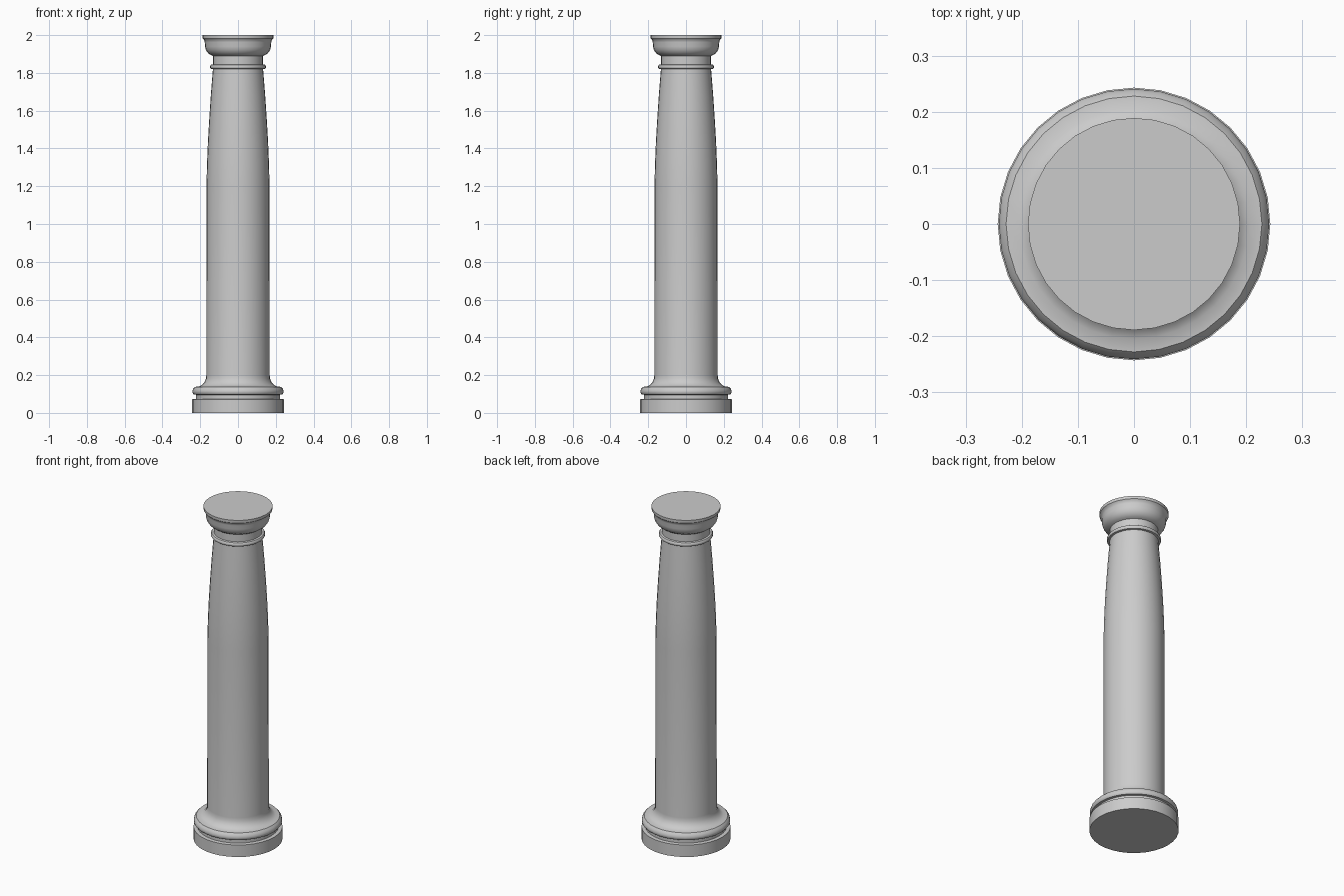
import bpy, bmesh, math

if "Cube" in bpy.data.objects:
    bpy.data.objects.remove(bpy.data.objects["Cube"])

SIDES = 32

def lathe(name, profile):
    """Closed solid of revolution from (radius, height) points, bottom to top."""
    bm = bmesh.new()
    rings = [[bm.verts.new((r * math.cos(2 * math.pi * i / SIDES),
                            r * math.sin(2 * math.pi * i / SIDES), z))
              for i in range(SIDES)] for r, z in profile]
    for low, high in zip(rings, rings[1:]):
        for i in range(SIDES):
            j = (i + 1) % SIDES
            bm.faces.new((low[i], low[j], high[j], high[i]))
    bm.faces.new(rings[0][::-1])
    bm.faces.new(rings[-1])
    mesh = bpy.data.meshes.new(name)
    bm.to_mesh(mesh)
    bm.free()
    obj = bpy.data.objects.new(name, mesh)
    bpy.context.collection.objects.link(obj)
    bpy.ops.object.select_all(action='DESELECT')
    obj.select_set(True)
    bpy.context.view_layer.objects.active = obj
    bpy.ops.object.shade_smooth_by_angle(angle=math.radians(40))
    return obj

# One continuous column, its profile gathered from the three parts
# Base: round plinth, groove, rounded torus and flare into the shaft
base = [(0.243, 0), (0.243, 0.072), (0.222, 0.074), (0.222, 0.096),
        (0.235, 0.098), (0.241, 0.106), (0.241, 0.116), (0.237, 0.128),
        (0.228, 0.138), (0.205, 0.140), (0.190, 0.149), (0.178, 0.162),
        (0.170, 0.180)]

# Shaft: straight below, gently tapering above
shaft = [(0.168, 0.20), (0.167, 1.20), (0.164, 1.32), (0.159, 1.44),
         (0.152, 1.56), (0.144, 1.68), (0.136, 1.78), (0.133, 1.82)]

# Capital: neck ring, neck, bowl and top lip
capital = [(0.144, 1.822), (0.148, 1.828), (0.148, 1.836), (0.143, 1.843),
           (0.132, 1.845), (0.132, 1.890), (0.145, 1.895), (0.159, 1.905),
           (0.170, 1.921), (0.175, 1.940), (0.176, 1.962), (0.179, 1.974),
           (0.188, 1.983), (0.189, 2.0)]

lathe("column", base + shaft + capital)
